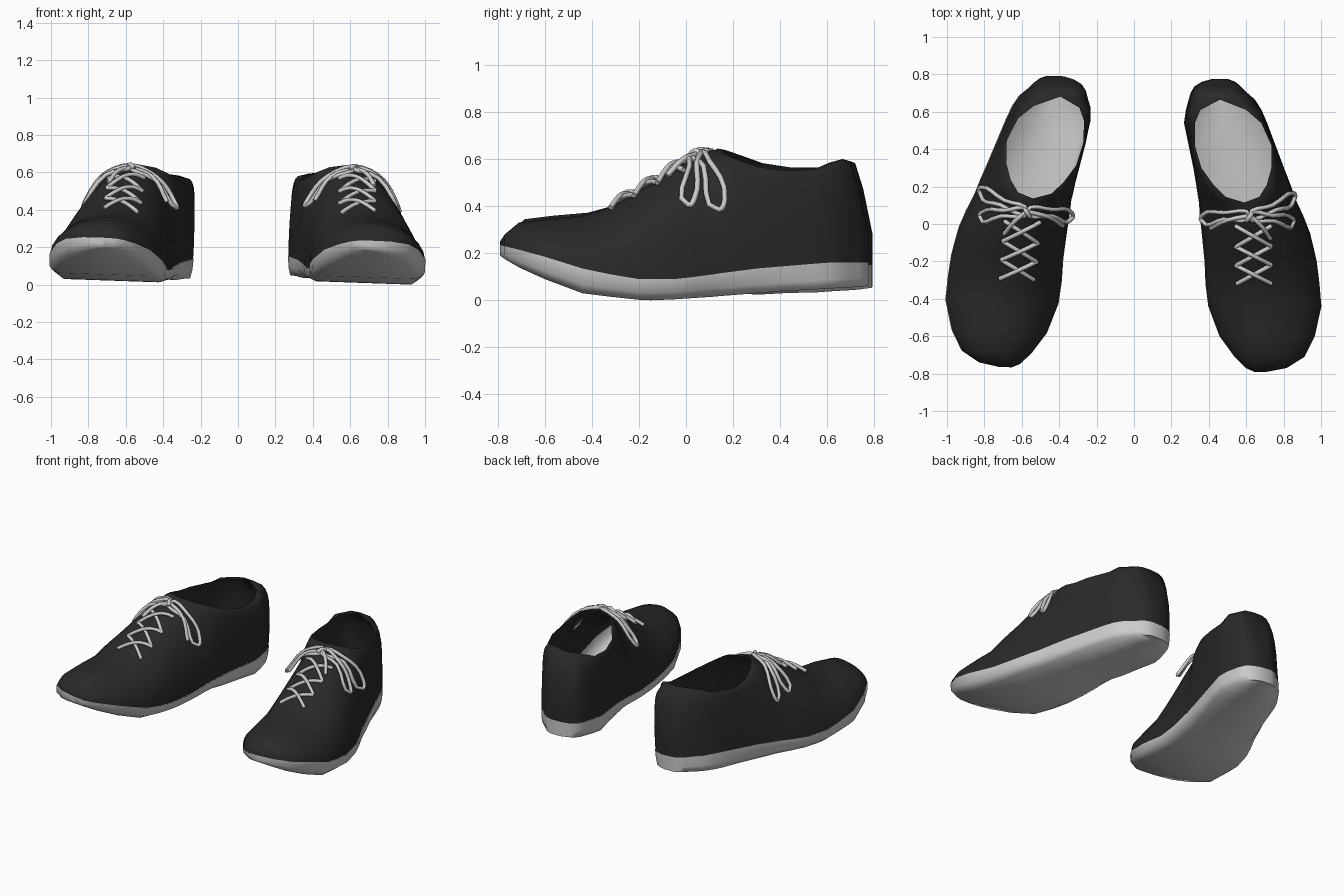
import bpy, bmesh
from math import radians, sin, cos, pi, sqrt
from mathutils import Matrix, Vector

if "Cube" in bpy.data.objects:
    bpy.data.objects.remove(bpy.data.objects["Cube"])

# Lengthwise stations: y, inner x, outer x, ground z, seam z, top z, top x
FRONT = [
    (-.79, .645, .71, .19, .235, .25, .67), (-.77, .60, .815, .175, .23, .28, .68),
    (-.71, .54, .91, .14, .215, .33, .69), (-.60, .46, .965, .09, .185, .345, .68),
    (-.44, .40, 1.0, .03, .135, .36, .67), (-.32, .385, .99, .015, .11, .395, .65),
    (-.20, .38, .975, .002, .09, .465, .635), (-.15, .375, .964, 0, .09, .497, .63),
    (-.05, .365, .94, .004, .09, .56, .62), (.04, .355, .905, .01, .10, .61, .61),
    (.115, .35, .87, .015, .11, .64, .59)]
HEEL = [
    (.665, .295, .645, .053, .16, .60, .46), (.70, .305, .605, .055, .16, .59, .45),
    (.735, .325, .57, .058, .16, .48, .45), (.76, .365, .54, .06, .16, .36, .455),
    (.775, .42, .50, .06, .16, .29, .46)]
# Stations across the foot opening carry both rim x values
OPENING = [
    (.145, .345, .858, .018, .115, .628, .49, .67), (.21, .335, .835, .023, .123, .602, .425, .71),
    (.30, .32, .80, .03, .135, .568, .36, .735), (.42, .295, .755, .04, .145, .55, .325, .735),
    (.54, .27, .71, .045, .155, .555, .325, .68), (.61, .28, .68, .05, .16, .585, .355, .60)]
STATIONS = [s + (s[6],) for s in FRONT] + OPENING + [s + (s[6],) for s in HEEL]
STEPS = 7

dark = bpy.data.materials.new("black_canvas")
dark.diffuse_color = (.022, .022, .022, 1)
dark.use_nodes = True
dark.node_tree.nodes["Principled BSDF"].inputs["Base Color"].default_value = dark.diffuse_color


def add_object(name, data):
    ob = bpy.data.objects.new(name, data)
    bpy.context.collection.objects.link(ob)
    return ob


def finish(bm, name, angle):
    bmesh.ops.remove_doubles(bm, verts=bm.verts, dist=.0005)
    bmesh.ops.recalc_face_normals(bm, faces=bm.faces)
    me = bpy.data.meshes.new(name)
    bm.to_mesh(me)
    bm.free()
    ob = add_object(name, me)
    bpy.ops.object.select_all(action='DESELECT')
    ob.select_set(True)
    bpy.context.view_layer.objects.active = ob
    bpy.ops.object.shade_smooth_by_angle(angle=radians(angle))
    return ob


def bridge(bm, rows):
    for a, b in zip(rows, rows[1:]):
        for i in range(len(a) - 1):
            bm.faces.new((a[i], a[i + 1], b[i + 1], b[i]))


def half_arc(y, xs, zs, xt, zt):
    p = .5 if y > .58 else 1.12 if y < -.3 else 1      # boxy heel, flatter toe
    return [(xt + (xs - xt) * max(0, cos(k / STEPS * pi / 2)) ** p, y,
             zs + (zt - zs) * sin(k / STEPS * pi / 2) ** p) for k in range(STEPS + 1)]


# Upper: two side walls that meet over the vamp and behind the heel
def build_upper():
    bm = bmesh.new()
    walls = []
    for side in (0, 1):
        rows = [[bm.verts.new(c) for c in half_arc(s[0], s[1 + side], s[4], s[6 + side], s[5])]
                for s in STATIONS]
        bridge(bm, rows)
        walls.append(rows)
    for end in (0, -1):
        bm.faces.new(walls[0][end] + walls[1][end][::-1])
    ob = finish(bm, "shoe_upper", 60)
    ob.data.materials.append(dark)
    return ob


# Sole: open dish, rounded under the toe and square at the heel;
# its inside shows through the foot opening
def build_sole():
    bm = bmesh.new()
    rows = []
    for y, l, r, zb, zs, *_ in STATIONS:
        w = r - l
        e = min(.045, .15 * w) * (1 if y < .1 else max(.2, 1 - (y - .1) * 2))
        zm, zi = zb + (zs - zb) * .35, zb + .03 * w * (1 if y < .3 else .4)
        ring = [(l - .003, zs), (l, zm + .01), (l + e, zi), ((l + r) / 2, (zb + zi) / 2),
                (r - e, zb), (r, zm), (r + .002, zs)]
        rows.append([bm.verts.new((x, y, z)) for x, z in ring])
    bridge(bm, rows)
    bm.faces.new(rows[0])
    bm.faces.new(rows[-1])
    return finish(bm, "shoe_sole", 80)


def surface_z(x, y):
    for a, b in zip(STATIONS, STATIONS[1:]):
        if a[0] <= y <= b[0]:
            f = (y - a[0]) / (b[0] - a[0])
            _, l, r, _, zs, zt, tl, tr = [p + (q - p) * f for p, q in zip(a, b)]
            edge, top = (l, tl) if x < (tl + tr) / 2 else (r, tr)
            t = min(1, max(0, (x - top) / (edge - top)))
            return zs + (zt - zs) * sqrt(1 - t * t)
    return 0


# Laces: tubes held just above the upper
def build_laces():
    cu = bpy.data.curves.new("shoe_laces", 'CURVE')
    cu.dimensions = '3D'
    cu.bevel_depth, cu.bevel_resolution, cu.resolution_u = .012, 1, 4
    cu.use_fill_caps = True

    def strand(points, closed=False):
        sp = cu.splines.new('BEZIER')
        sp.bezier_points.add(len(points) - 1)
        for bp, (x, y, z) in zip(sp.bezier_points, points):
            bp.co = (x, y, max(z, surface_z(x, y) + .008))
            bp.handle_left_type = bp.handle_right_type = 'AUTO'
        sp.use_cyclic_u = closed

    # Criss-cross rows
    eyelets = [-.32, -.22, -.12, -.01]
    for y0, y1 in zip(eyelets, eyelets[1:]):
        for x0, x1, lift in ((.55, .735, .006), (.735, .54, .02)):
            pts = []
            for k in range(5):
                f = k / 4
                x, y = x0 + (x1 - x0) * f, y0 + (y1 - y0) * f
                pts.append((x, y, surface_z(x, y) + lift * sin(f * pi) + .006))
            strand(pts)
    # Bow loops, loose ends and knot
    knot = (.62, .045, .622)
    strand([knot, (.74, .10, .59), (.85, .165, .43), (.86, .14, .385), (.76, .075, .57)], True)
    strand([knot, (.74, .045, .585), (.84, .035, .42), (.855, .01, .37), (.75, .015, .57)], True)
    strand([knot, (.48, .06, .58), (.37, .05, .45), (.36, .02, .42), (.48, .025, .56)], True)
    strand([knot, (.50, .02, .58), (.41, -.025, .45)])
    strand([knot, (.68, -.01, .60), (.73, -.08, .53)])
    strand([(.60, .015, .615), (.62, .04, .635), (.635, .065, .625)])
    return add_object("shoe_laces", cu)


right = [build_upper(), build_sole(), build_laces()]

# Left shoe: mirrored copy, turned out slightly and leaning inward
place = (Matrix.Translation((-.001, 0, -.035)) @ Matrix.Rotation(.07, 4, 'Y')
         @ Matrix.Rotation(-.036, 4, 'Z') @ Matrix.Scale(-1, 4, Vector((1, 0, 0))))
for ob in right:
    data = ob.data.copy()
    data.transform(place)
    if ob.type == 'MESH':
        data.flip_normals()
    add_object("left_" + ob.name, data)
    ob.name = "right_" + ob.name
